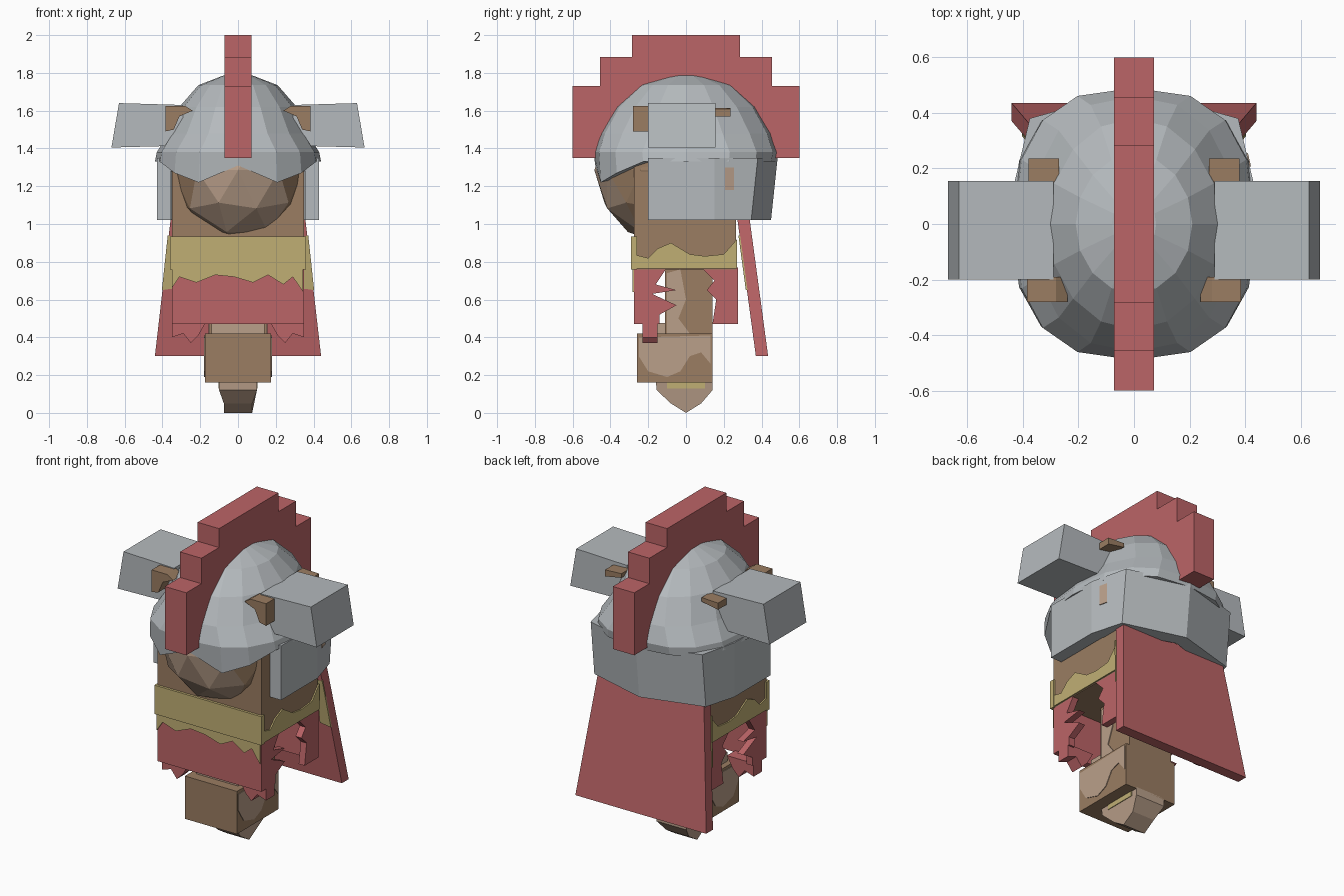
import bpy, bmesh, math
from mathutils import Vector

if "Cube" in bpy.data.objects:
    bpy.data.objects.remove(bpy.data.objects["Cube"])


def material(name, rgb):
    m = bpy.data.materials.new(name)
    m.use_nodes = True
    m.diffuse_color = (*rgb, 1)
    m.node_tree.nodes["Principled BSDF"].inputs["Base Color"].default_value = (*rgb, 1)
    return m


STEEL = material("steel grey", (0.46, 0.49, 0.51))
RED = material("cloth red", (0.50, 0.128, 0.135))
GOLD = material("belt gold", (0.53, 0.43, 0.175))
BROWN = material("leather brown", (0.325, 0.205, 0.122))
TAN = material("skin tan", (0.49, 0.35, 0.255))


def finish(name, bm, *mats):
    bmesh.ops.recalc_face_normals(bm, faces=bm.faces)
    mesh = bpy.data.meshes.new(name)
    bm.to_mesh(mesh)
    bm.free()
    for mat in mats:
        mesh.materials.append(mat)
    ob = bpy.data.objects.new(name, mesh)
    bpy.context.collection.objects.link(ob)
    return ob


def bridge(bm, a, b):
    n = len(a)
    for i in range(n):
        bm.faces.new((a[i], a[(i + 1) % n], b[(i + 1) % n], b[i]))


def prism(name, pts, axis, lo, hi, mat, flip=1):
    """Extrude a 2D profile along an axis; flip=-1 mirrors it in x."""
    bm = bmesh.new()
    rings = []
    for d in (lo, hi):
        ring = []
        for u, v in pts:
            co = {"x": (d, u, v), "y": (u, d, v), "z": (u, v, d)}[axis]
            ring.append(bm.verts.new((co[0] * flip, co[1], co[2])))
        bm.faces.new(ring)
        rings.append(ring)
    bridge(bm, *rings)
    return finish(name, bm, mat)


def box(name, x, y, z, mat, flip=1):
    pts = [(x[0], y[0]), (x[1], y[0]), (x[1], y[1]), (x[0], y[1])]
    return prism(name, pts, "z", z[0], z[1], mat, flip)


def bulge(t, power):
    return math.copysign(abs(t) ** power, t)


# Helmet: stacked faceted rings, squarer towards the brim, dipped at the brow
N = 16
bm = bmesh.new()
rings = []
for rx, ry, z, p in [(.08, .1, 1.785, 1), (.21, .25, 1.735, 1), (.31, .38, 1.62, 1),
                     (.37, .46, 1.48, .9), (.43, .49, 1.38, .78), (.44, .48, 1.33, .78)]:
    ring = []
    for i in range(N):
        a = 2 * math.pi * i / N
        dip = {0: .02, 1: .11, 2: .06}.get(min(i, N - i), 0) if z == 1.33 else 0
        ring.append(bm.verts.new((rx * bulge(math.sin(a), p),
                                  -ry * bulge(math.cos(a), p), z - dip)))
    if rings:
        bridge(bm, rings[-1], ring)
    rings.append(ring)
bm.faces.new(rings[0])
hub = bm.verts.new((0, 0, 1.33))
for i in range(N):
    bm.faces.new((rings[-1][i], rings[-1][(i + 1) % N], hub))
finish("helmet_dome", bm, STEEL)

# Stepped crest over the helmet
half = [(.6, 1.35), (.6, 1.73), (.455, 1.73), (.455, 1.885), (.285, 1.885), (.285, 2)]
crest = half + [(-y, z) for y, z in reversed(half)]
prism("helmet_crest", crest, "x", -.072, .072, RED)

# Cheek and neck guard wrapping the sides and back
outer = [(.43, -.2), (.43, .15), (.375, .38), (0, .485)]
inner = [(.355, -.2), (.355, .15), (.31, .3), (0, .4)]
loop = outer + [(-x, y) for x, y in reversed(outer[:-1])]
loop += [(-x, y) for x, y in inner[:-1]] + list(reversed(inner))
guard = prism("neck_guard", loop, "z", 1.02, 1.35, STEEL)
for v in guard.data.vertices:
    if v.co.z < 1.1 and v.co.y > .3:
        v.co.y -= .035
patch = [(.415, .205), (.421, .207), (.41, .255), (.404, .253)]
prism("guard_patch", patch, "z", 1.18, 1.3, TAN)

# Face: faceted ball, leather brown at the temples
bm = bmesh.new()
bmesh.ops.create_icosphere(bm, subdivisions=2, radius=1)
bmesh.ops.scale(bm, verts=bm.verts, vec=Vector((.37, .355, .385)))
bmesh.ops.translate(bm, verts=bm.verts, vec=Vector((0, -.13, 1.285)))
for f in bm.faces:
    f.material_index = int(abs(f.calc_center_median().x) > .22)
finish("face", bm, TAN, BROWN)

# Torso
box("torso", (-.35, .35), (-.275, .265), (.76, 1.33), BROWN)

# Belt: thick front band, wavy side bands and a dripping lower edge
box("belt_front", (-.36, .36), (-.29, -.26), (.76, .935), GOLD)
drip = [(-.35, .77), (-.35, .66), (-.31, .72), (-.22, .69), (-.12, .73), (-.02, .72),
        (.08, .69), (.16, .73), (.24, .68), (.29, .72), (.345, .64), (.345, .77)]
prism("belt_drip", drip, "y", -.283, -.274, GOLD)
band = [(-.28, .765), (.27, .765), (.27, .92), (.2, .84), (.1, .83), (.02, .84),
        (-.08, .9), (-.15, .87), (-.2, .82), (-.28, .84)]

# Torn skirt sides, front part and back part
torn_front = [(-.275, .47), (-.275, .77), (-.1, .77), (-.16, .68), (-.05, .65), (-.18, .63),
              (-.05, .57), (-.14, .52), (-.14, .47)]
torn_back = [(.275, .47), (.275, .77), (.08, .77), (.15, .7), (.11, .65), (.16, .6), (.14, .47)]
rag = [(.17, .48), (.35, .48), (.35, .4), (.29, .42), (.25, .37), (.21, .41)]
box("skirt_front", (-.35, .35), (-.275, -.23), (.47, .77), RED)
box("skirt_back", (-.35, .35), (.235, .275), (.47, .77), RED)


def cape_lean(z):
    return (1.04 - z) * .135


for side, s in (("left", 1), ("right", -1)):
    prism(side + "_belt_band", band, "x", .35, .358, GOLD, s)
    prism(side + "_skirt_front", torn_front, "x", .31, .35, RED, s)
    prism(side + "_skirt_back", torn_back, "x", .31, .35, RED, s)
    prism(side + "_skirt_rag", rag, "y", -.23, -.15, RED, s)
    # Square horn with a slanted end, held by small straps front and back
    horn = [(.29, 1.415), (.67, 1.405), (.63, 1.64), (.29, 1.63)]
    prism(side + "_horn", horn, "y", -.2, .155, STEEL, s)
    strap = [(.24, 1.6), (.31, 1.57), (.34, 1.5), (.385, 1.49), (.385, 1.625), (.28, 1.625)]
    prism(side + "_front_strap", strap, "y", -.28, -.19, BROWN, s)
    tab = [(.27, 1.59), (.38, 1.57), (.38, 1.61), (.27, 1.615)]
    prism(side + "_back_strap", tab, "y", .15, .235, BROWN, s)
    # Painted patches on the boot block and the leg
    patch = [(-.25, .4), (-.25, .3), (-.2, .22), (-.1, .19), (-.03, .22), (.02, .3),
             (.08, .32), (.13, .26), (.13, .41)]
    prism(side + "_boot_patch", patch, "x", .172, .179, TAN, s)
    stripe = [(-.1, .42), (-.1, .74), (-.03, .76), (0, .6), (-.04, .5), (.02, .42)]
    prism(side + "_leg_patch", stripe, "x", .148, .155, TAN, s)
    # Gold trim following the lean of the cape's front edge
    trim = [(.33, .66), (.403, .65), (.372, .94), (.33, .93)]
    ob = prism(side + "_cape_trim", trim, "y", .264, .273, GOLD, s)
    for v in ob.data.vertices:
        v.co.y += cape_lean(v.co.z)

# Cape: flared slab leaning backwards
bm = bmesh.new()
rings = []
for w, z in [(.355, 1.04), (.44, .3)]:
    y0, y1 = .27 + cape_lean(z), .335 + cape_lean(z)
    rings.append([bm.verts.new(c) for c in
                  ((-w, y0, z), (w, y0, z), (w, y1, z), (-w, y1, z))])
    bm.faces.new(rings[-1])
bridge(bm, *rings)
finish("cape", bm, RED)

# Leg, cuff, boot block and pointed foot
box("leg", (-.15, .15), (-.11, .14), (.4, .78), BROWN)
box("leg_cuff", (-.14, .14), (-.2, .13), (.4, .475), TAN)
box("boot_block", (-.175, .175), (-.26, .14), (.16, .42), BROWN)
sole = [(-.16, .17), (-.155, .12), (-.08, .05), (0, 0), (.08, .05), (.14, .12), (.14, .17)]
foot = prism("foot", sole, "x", -.1, .1, TAN)
for v in foot.data.vertices:
    if v.co.z < .06:
        v.co.x *= .75
box("foot_trim", (-.104, .104), (-.1, .1), (.13, .165), GOLD)
